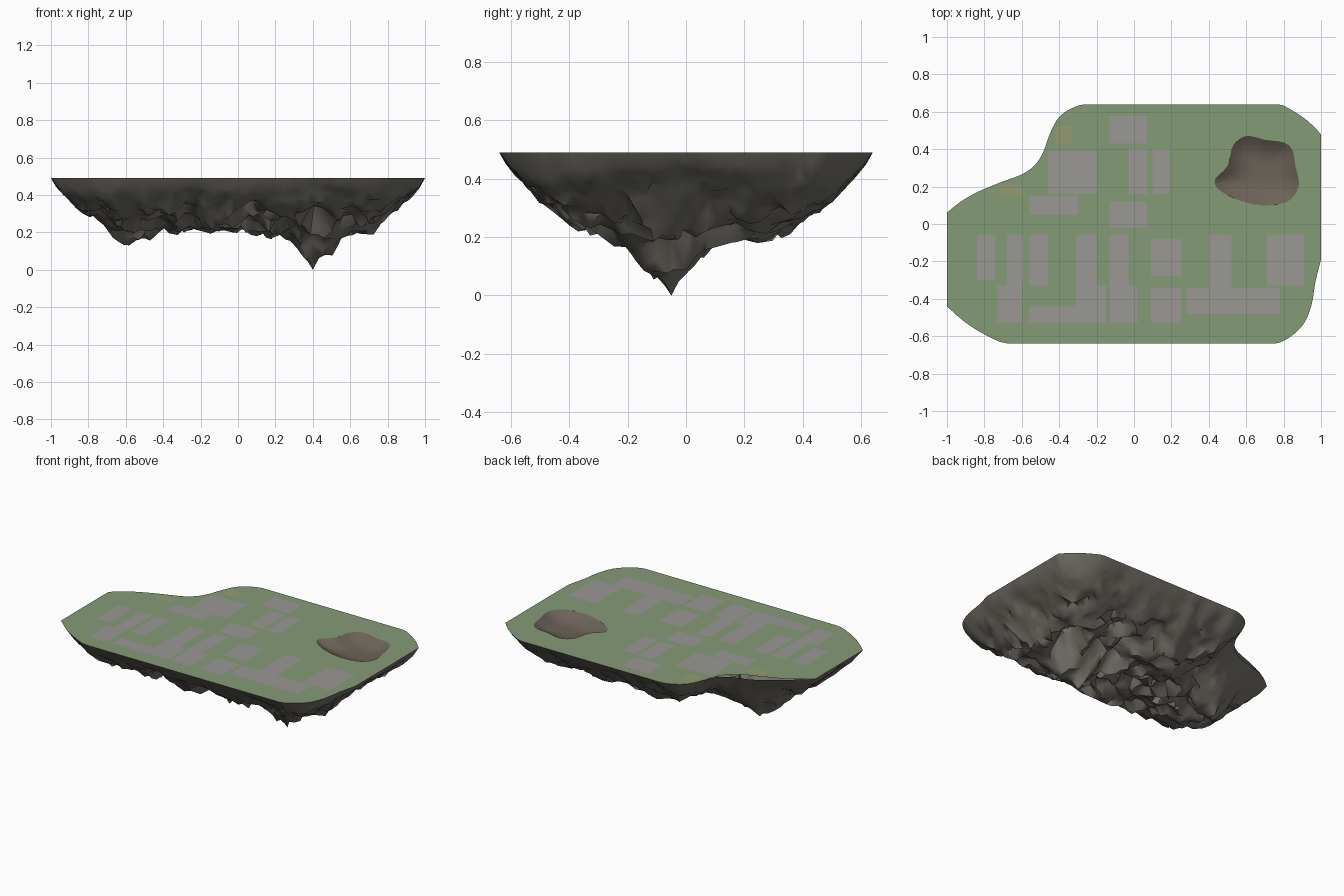
import bpy, random, math
from mathutils import Vector, noise
from mathutils.geometry import delaunay_2d_cdt, interpolate_bezier

if "Cube" in bpy.data.objects:
    bpy.data.objects.remove(bpy.data.objects["Cube"])

random.seed(4)
TOP = 0.49


def material(name, rgb):
    m = bpy.data.materials.new(name)
    m.diffuse_color = (*rgb, 1)
    m.use_nodes = True
    m.node_tree.nodes["Principled BSDF"].inputs["Base Color"].default_value = m.diffuse_color
    return m


def resample(pts, step):
    """Split a closed outline into edges of about the given length."""
    out = []
    for i, a in enumerate(pts):
        a, b = Vector(a), Vector(pts[(i + 1) % len(pts)])
        n = max(1, round((b - a).length / step))
        out += [a.lerp(b, k / n) for k in range(n)]
    return out


def rounded(pts, n=5):
    """Smooth closed curve through the points; corners on the far x limits stay sharp."""
    out, c = [], len(pts)
    for i in range(c):
        p0, p1, p2, p3 = (Vector(pts[(i + k) % c]) for k in (-1, 0, 1, 2))
        h = (p2 - p1).length
        h1 = 0 if abs(p1.x) == 1 else min(h, (p1 - p0).length) / 3
        h2 = 0 if abs(p2.x) == 1 else min(h, (p3 - p2).length) / 3
        seg = interpolate_bezier(p1, p1 + (p2 - p0).normalized() * h1,
                                 p2 - (p3 - p1).normalized() * h2, p2, n)
        out += [Vector((max(-1, min(1, s[0])), max(-.64, min(.64, s[1])))) for s in seg[:-1]]
    return out


def inside(p, poly):
    hit = False
    for i, b in enumerate(poly):
        a = poly[i - 1]
        if (a.y > p.y) != (b.y > p.y) and p.x < (b.x - a.x) * (p.y - a.y) / (b.y - a.y) + a.x:
            hit = not hit
    return hit


def edge_dist(p, poly):
    best = 9
    for i, b in enumerate(poly):
        a = poly[i - 1]
        d = b - a
        t = max(0, min(1, (p - a).dot(d) / d.length_squared))
        best = min(best, (p - a - d * t).length)
    return best


def terrain(name, poly, step, height, mat, hole=None, extra=(), down=False, angle=40):
    """Irregular triangle sheet filling an outline, lifted by height(point, edge distance)."""
    verts = list(poly) + list(hole or [])
    n = len(poly)
    edges = [(i, (i + 1) % n) for i in range(n)]
    if hole:
        edges += [(n + i, n + (i + 1) % len(hole)) for i in range(len(hole))]
    verts += [Vector(e) for e in extra]
    if step:
        for i in range(int(-1 / step), int(1 / step) + 1):
            for j in range(int(-0.65 / step), int(0.65 / step) + 1):
                p = Vector(((i + random.uniform(-.35, .35)) * step,
                            (j + random.uniform(-.35, .35)) * step))
                if inside(p, poly) and edge_dist(p, poly) > step * 0.5:
                    verts.append(p)
    co, _, tris, *_ = delaunay_2d_cdt(verts, edges, [], 0, 1e-5)
    faces = []
    for t in tris:
        c = sum((co[i] for i in t), Vector((0, 0))) / len(t)
        if inside(c, poly) and not (hole and inside(c, hole)):
            faces.append(tuple(reversed(t)) if down else tuple(t))
    pts = [(p.x, p.y, height(p, edge_dist(p, poly))) for p in co]
    me = bpy.data.meshes.new(name)
    me.from_pydata(pts, [], faces)
    me.materials.append(mat)
    ob = bpy.data.objects.new(name, me)
    bpy.context.collection.objects.link(ob)
    bpy.ops.object.select_all(action='DESELECT')
    ob.select_set(True)
    bpy.context.view_layer.objects.active = ob
    bpy.ops.object.shade_smooth_by_angle(angle=math.radians(angle))
    return ob


# Outlines of the island and of the dry pond
outline = [(-1, .06), (-.94, .11), (-.85, .165), (-.72, .22), (-.6, .265), (-.53, .315),
           (-.485, .385), (-.455, .47), (-.41, .56), (-.35, .61), (-.26, .64), (.77, .64),
           (.85, .605), (.93, .55), (1, .48), (1, -.19), (.97, -.31), (.95, -.43),
           (.91, -.53), (.84, -.6), (.75, -.64), (-.67, -.64), (-.8, -.59), (-.91, -.52), (-1, -.44)]
pond = [(.43, .22), (.5, .31), (.53, .42), (.6, .47), (.7, .45), (.83, .42),
        (.865, .3), (.88, .2), (.82, .12), (.68, .1), (.53, .14)]
rim = resample(rounded(outline, 4), 0.035)
shore = rounded(pond)

# Rock underside: steep rim, lumpy belly, two hanging peaks
PROFILE = [(0, 0), (.03, .047), (.07, .085), (.13, .135), (.2, .18), (.3, .228), (.45, .255), (2, .255)]
PEAK, PEAK2 = Vector((.4, -.05)), Vector((-.56, .06))


def belly(p, d):
    if (p - PEAK).length < 1e-4:
        return 0
    for (d0, h0), (d1, h1) in zip(PROFILE, PROFILE[1:]):
        if d0 <= d <= d1:
            depth = h0 + (h1 - h0) * (d - d0) / (d1 - d0)
            break
    q = Vector((p.x, p.y, 0))
    lumps = 0.06 * noise.noise(q * 5) + 0.07 * (0.4 - 2 * abs(noise.noise(q * 6 + Vector((3, 7, 1)))))
    lumps += random.uniform(-.02, .02)
    depth += lumps * min(1, d / .25)
    r = (p - PEAK).length
    depth += .14 * max(0, 1 - r / .16) + .1 * math.exp(-(r / .2) ** 2)
    r2 = (p - PEAK2).length
    depth += .09 * max(0, 1 - r2 / .17) + .08 * math.exp(-(r2 / .2) ** 2)
    return max(.012 + .2 * min(r, .2), TOP - depth)


rock = material("rock", (.18, .165, .14))
terrain("rock_underside", rim, 0.036, belly, rock, extra=[PEAK], down=True, angle=50)

# Flat grass top with the pond cut out
grass = material("grass", (.235, .325, .18))
terrain("grass_top", rim, 0, lambda p, d: TOP, grass, hole=shore)


# Pond bowl
def bowl(p, d):
    t = min(1, d / .13)
    return TOP - .05 * t * (2 - t)


terrain("pond_bowl", shore, 0.03, bowl, material("dirt", (.15, .125, .10)))

# Paved plots and sandy plots lying on the grass: x0, x1, y0, y1
paved = [(-.84, -.74, -.3, -.06), (-.68, -.59, -.33, -.06), (-.56, -.46, -.33, -.06),
         (-.31, -.2, -.33, -.06), (-.13, -.03, -.33, -.06), (.09, .25, -.28, -.08),
         (.4, .52, -.34, -.06), (.71, .91, -.33, -.06), (-.73, -.6, -.53, -.33),
         (-.56, -.31, -.53, -.44), (-.31, -.15, -.53, -.33), (-.13, .02, -.53, -.33),
         (.09, .25, -.53, -.34), (.28, .78, -.48, -.34), (-.56, -.3, .05, .15),
         (-.46, -.2, .16, .39), (-.13, .07, -.02, .12), (-.03, .07, .16, .4),
         (.1, .19, .16, .4), (-.13, .07, .43, .58)]
sandy = [(-.42, -.33, .43, .52), (-.72, -.6, .15, .21)]


def plots(name, rects, mat):
    verts, faces = [], []
    for x0, x1, y0, y1 in rects:
        n = len(verts)
        verts += [(x, y, TOP + .001) for x, y in ((x0, y0), (x1, y0), (x1, y1), (x0, y1))]
        faces.append((n, n + 1, n + 2, n + 3))
    me = bpy.data.meshes.new(name)
    me.from_pydata(verts, [], faces)
    me.materials.append(mat)
    bpy.context.collection.objects.link(bpy.data.objects.new(name, me))


plots("paved_plots", paved, material("paving", (.32, .315, .30)))
plots("sandy_plots", sandy, material("sand", (.30, .33, .17)))
